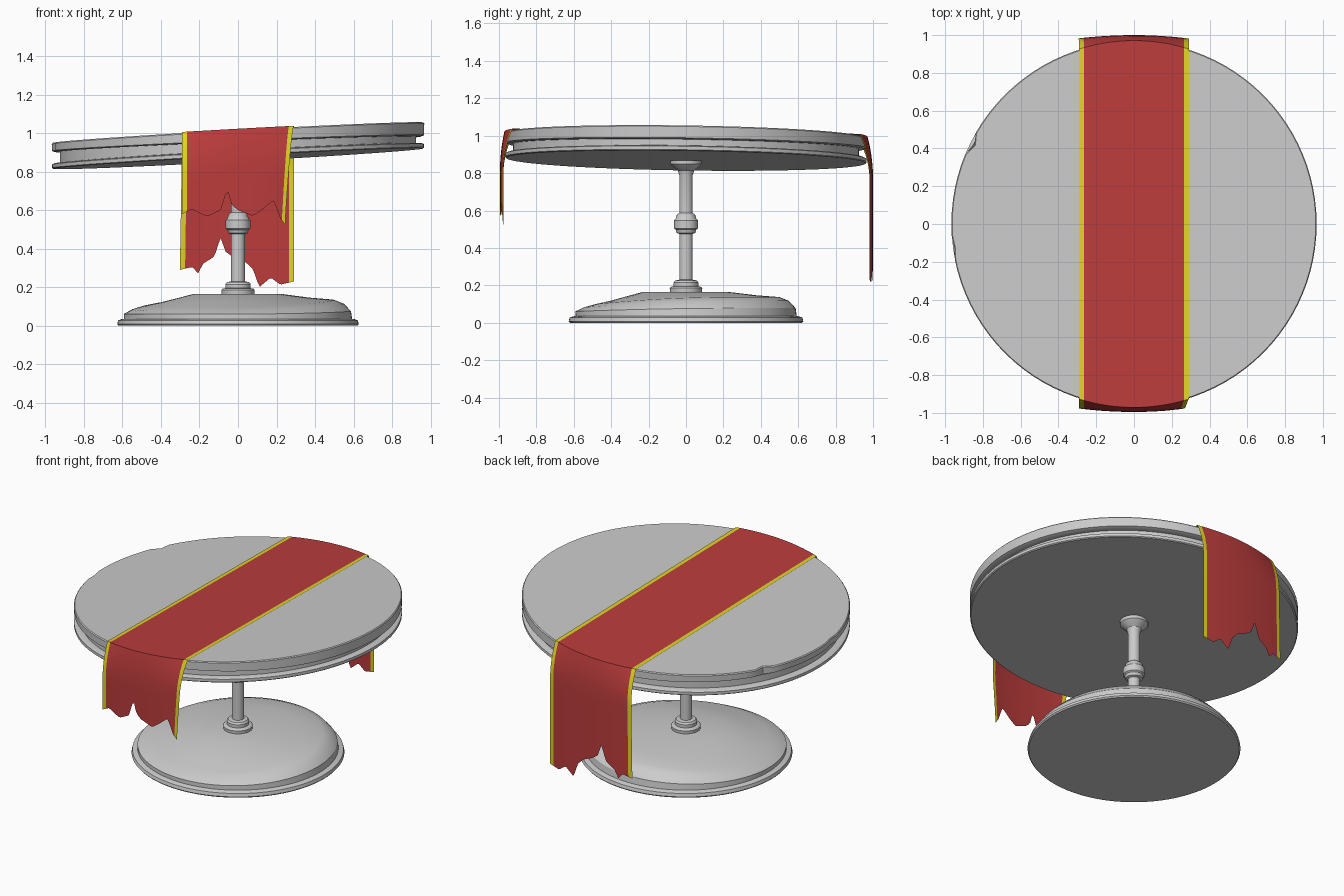
import bpy, bmesh, math

if "Cube" in bpy.data.objects:
    bpy.data.objects.remove(bpy.data.objects["Cube"])

SEG = 96


def finish(bm, name, mats=(), angle=30):
    mesh = bpy.data.meshes.new(name)
    bm.to_mesh(mesh)
    bm.free()
    ob = bpy.data.objects.new(name, mesh)
    bpy.context.collection.objects.link(ob)
    for m in mats:
        mesh.materials.append(m)
    bpy.ops.object.select_all(action='DESELECT')
    ob.select_set(True)
    bpy.context.view_layer.objects.active = ob
    bpy.ops.object.shade_smooth_by_angle(angle=math.radians(angle))
    return ob


def lathe(name, profile_at, seg=SEG, warp=None):
    """Revolve a profile; profile_at(angle) gives (radius, z) points."""
    bm = bmesh.new()
    rings = []
    for i in range(seg):
        a = 2 * math.pi * i / seg
        ring = []
        for r, z in profile_at(a):
            x, y = r * math.cos(a), r * math.sin(a)
            ring.append(bm.verts.new((x, y, z + (warp(x, y) if warp else 0))))
        rings.append(ring)
    for i in range(seg):
        a, b = rings[i], rings[(i + 1) % seg]
        for j in range(len(a) - 1):
            bm.faces.new((a[j], b[j], b[j + 1], a[j + 1]))
    bmesh.ops.remove_doubles(bm, verts=bm.verts, dist=1e-5)
    bmesh.ops.recalc_face_normals(bm, faces=bm.faces)
    return finish(bm, name)


def interp(points, x):
    for (x0, v0), (x1, v1) in zip(points, points[1:]):
        if x <= x1:
            return v0 + (v1 - v0) * max(0, x - x0) / (x1 - x0)
    return points[-1][1]


def material(name, color):
    m = bpy.data.materials.new(name)
    m.diffuse_color = (*color, 1)
    m.use_nodes = True
    m.node_tree.nodes["Principled BSDF"].inputs["Base Color"].default_value = m.diffuse_color
    return m


# base: round foot, worn lower at the front left
FLANGE = [(0, 0), (.62, 0), (.627, .008), (.622, .028), (.605, .034), (.592, .036)]
WORN = [(.592, .06), (.55, .08), (.49, .097), (.4, .118), (.23, .165)]
FULL = [(.586, .078), (.55, .118), (.5, .138), (.38, .147), (.225, .165)]


def base_profile(a):
    w = .5 + .5 * math.cos(a - math.radians(55))
    w = w * w * (3 - 2 * w)
    dome = [(p[0] + (q[0] - p[0]) * w, p[1] + (q[1] - p[1]) * w)
            for p, q in zip(WORN, FULL)]
    return FLANGE + dome + [(0, .165)]


lathe("base", base_profile)

# pedestal: turned stem with foot ring, middle collar and top flare
STEM = [(0, .16), (.085, .16), (.087, .185), (.08, .192), (.066, .195), (.066, .215),
        (.058, .226), (.036, .23), (.036, .475), (.05, .48), (.055, .498), (.064, .505),
        (.064, .548), (.055, .557), (.05, .575), (.036, .588), (.036, .79), (.044, .815),
        (.07, .835), (.083, .848), (.083, .868), (0, .868)]
lathe("pedestal", lambda a: STEM, seg=32)


# table top: slightly tilted disc with a grooved rim and small chips
def tilt(x, y):
    return 1.002 + .055 * x - .015 * y


def top_profile(a):
    c = math.cos(a)
    deg = math.degrees(a)
    chip = .025 if abs(deg - 152) < 2 else .008 if abs(deg - 188) < 2 else 0
    lip = -.054 - .012 * c
    return [(0, 0), (.962 - chip, 0), (.967 - chip, -.006), (.966 - chip, lip),
            (.95, lip - .006), (.925, lip - .006), (.925, -.105), (.955, -.107),
            (.966, -.112), (.966, -.13), (.96, -.135), (0, -.135)]


lathe("table_top", top_profile, warp=tilt)

# runner: one draped cloth sheet with torn hems and yellow borders
FRONT_HEM = [(-.29, .58), (-.24, .605), (-.2, .585), (-.16, .567), (-.09, .6), (-.055, .71),
             (-.035, .63), (0, .6), (.08, .57), (.13, .6), (.2, .65), (.225, .61),
             (.25, .56), (.29, .525)]
BACK_HEM = [(-.29, .29), (-.23, .305), (-.2, .27), (-.18, .32), (-.12, .36), (-.09, .46),
            (-.065, .385), (-.03, .36), (.04, .33), (.08, .29), (.11, .2), (.17, .25),
            (.22, .213), (.29, .23)]
HALF, COLS, DROPS, FLATS = .29, 46, 12, 10


def hang(x, side, t):
    """Point on a hanging panel; side -1 front, 1 back; t 0 at fold, 1 at hem."""
    fold = math.sqrt(.971 ** 2 - x * x)
    z0 = tilt(x, side * fold) + .006
    z = z0 + (interp(FRONT_HEM if side < 0 else BACK_HEM, x) - z0) * t
    s = min(1, (z0 - z) / .22)
    e = 1 - (1 - s) ** 2
    u = x / HALF
    far = (.995 if side < 0 else 1.0) - .018 * u * u
    y = fold + (far - fold) * e
    k = (z0 - z) / .5
    if side < 0 and x > 0:
        x -= .045 * u * u * min(1, k) ** .7
    elif side > 0 and x < 0:
        x -= .012 * u * u * k / 1.4
    return (x, side * y, z)


bm = bmesh.new()
grid = []
for i in range(COLS + 1):
    x = -HALF + 2 * HALF * i / COLS
    fold = math.sqrt(.971 ** 2 - x * x)
    # denser rows near the fold
    col = [hang(x, -1, (j / DROPS) ** 1.5) for j in range(DROPS, -1, -1)]
    for j in range(1, FLATS):
        y = fold * (2 * j / FLATS - 1)
        col.append((x, y, tilt(x, y) + .006))
    col += [hang(x, 1, (j / DROPS) ** 1.5) for j in range(DROPS + 1)]
    grid.append([bm.verts.new(p) for p in col])
for i in range(COLS):
    for j in range(len(grid[0]) - 1):
        f = bm.faces.new((grid[i][j], grid[i + 1][j], grid[i + 1][j + 1], grid[i][j + 1]))
        f.material_index = 1 if i < 2 or i >= COLS - 2 else 0
finish(bm, "table_runner", (material("red_cloth", (.5, .045, .045)),
                            material("yellow_border", (.75, .66, .02))), 40)
